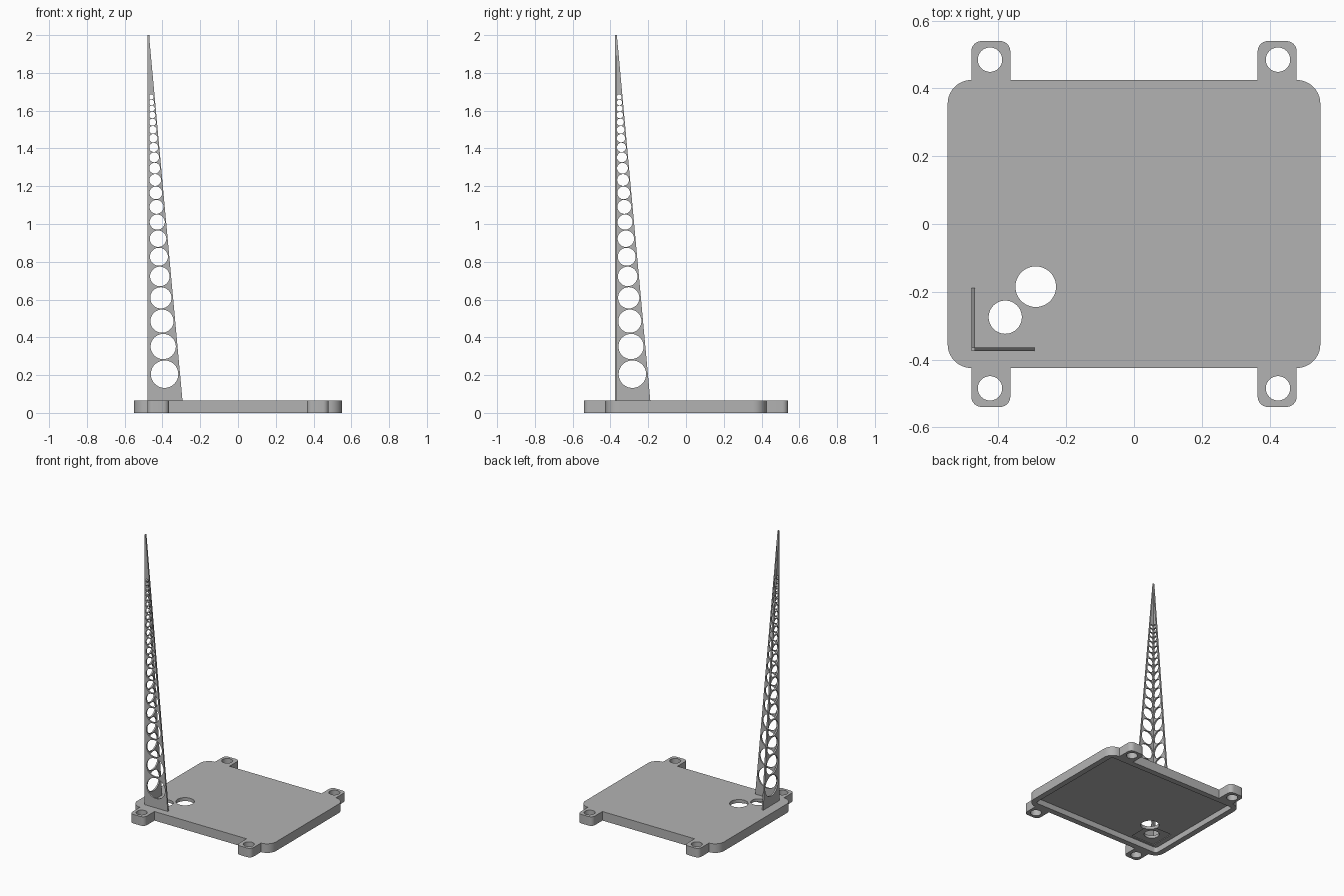
import bpy, bmesh, math

if "Cube" in bpy.data.objects:
    bpy.data.objects.remove(bpy.data.objects["Cube"])

grey = bpy.data.materials.new("plain grey")
grey.use_nodes = True
grey.diffuse_color = (0.45, 0.45, 0.45, 1)
grey.node_tree.nodes["Principled BSDF"].inputs["Base Color"].default_value = (0.45, 0.45, 0.45, 1)


def arc(cx, cy, r, start, end, n):
    """Points along an arc, angles in degrees."""
    angles = [math.radians(start + (end - start) * i / n) for i in range(n + 1)]
    return [(cx + r * math.cos(a), cy + r * math.sin(a)) for a in angles]


def circle(cx, cy, r, n=48):
    return arc(cx, cy, r, 0, 360, n)[:-1]


def mirror_quarter(q):
    """Complete an outline from its +x +y quarter."""
    flip = q[::-1]
    return (q + [(-x, y) for x, y in flip] + [(-x, -y) for x, y in q]
            + [(x, -y) for x, y in flip])


def plate(name, loops, low, high, place=lambda u, v, w: (u, v, w)):
    """Extrude an outline with holes from low to high, then place it."""
    curve = bpy.data.curves.new(name, 'CURVE')
    curve.dimensions = '2D'
    curve.fill_mode = 'BOTH'
    curve.extrude = (high - low) / 2
    for loop in loops:
        spline = curve.splines.new('POLY')
        spline.points.add(len(loop) - 1)
        for point, (u, v) in zip(spline.points, loop):
            point.co = (u, v, 0, 1)
        spline.use_cyclic_u = True
    source = bpy.data.objects.new(name + " curve", curve)
    bpy.context.collection.objects.link(source)
    bpy.context.view_layer.update()
    mesh = bpy.data.meshes.new_from_object(
        source.evaluated_get(bpy.context.evaluated_depsgraph_get()))
    bpy.data.objects.remove(source)

    bm = bmesh.new()
    bm.from_mesh(mesh)
    bmesh.ops.remove_doubles(bm, verts=bm.verts, dist=0.00005)
    middle = (low + high) / 2
    for vert in bm.verts:
        u, v, w = vert.co
        vert.co = place(u, v, w + middle)
    bmesh.ops.recalc_face_normals(bm, faces=bm.faces)
    bm.to_mesh(mesh)
    bm.free()
    mesh.name = name
    mesh.materials.clear()
    mesh.materials.append(grey)
    obj = bpy.data.objects.new(name, mesh)
    bpy.context.collection.objects.link(obj)
    return obj


def cut(obj, cutter):
    mod = obj.modifiers.new(cutter.name, 'BOOLEAN')
    mod.operation = 'DIFFERENCE'
    mod.solver = 'EXACT'
    mod.object = cutter
    bpy.ops.object.select_all(action='DESELECT')
    bpy.context.view_layer.objects.active = obj
    obj.select_set(True)
    bpy.ops.object.modifier_apply(modifier=mod.name)
    bpy.data.objects.remove(cutter)


# Lid with rounded corners, four screw ears and two round openings
TOP = 0.065
quarter = (arc(0.48, 0.355, 0.07, 0, 90, 10)
           + arc(0.45, 0.51, 0.03, 0, 90, 6)
           + arc(0.395, 0.51, 0.03, 90, 180, 6) + [(0.365, 0.425)])
holes = [circle(sx * 0.425, sy * 0.485, 0.036) for sx in (-1, 1) for sy in (-1, 1)]
holes += [circle(-0.29, -0.185, 0.06), circle(-0.38, -0.275, 0.049)]
lid = plate("lid", [mirror_quarter(quarter)] + holes, 0, TOP)

# Hollow underside with a shallow square pocket below the mast
recess = mirror_quarter(arc(0.49, 0.365, 0.02, 0, 90, 5))
cut(lid, plate("recess_cutter", [recess], -0.05, 0.04))
pocket = [(-0.475, -0.37), (-0.29, -0.37), (-0.29, -0.19), (-0.475, -0.19)]
cut(lid, plate("pocket_cutter", [pocket], 0.02, 0.045))

# Mast of two tapering blades at a right angle, with shrinking round holes
mast_holes = []
drop = 1.795
for i in range(21):
    mast_holes.append(circle(0.005 + 0.048 * drop, 2 - drop, 0.0405 * drop, 40))
    drop *= 0.9185


def blade(name, inset, place):
    outline = [(inset, TOP - 0.01), (0.187, TOP - 0.01), (0.009, 2), (inset, 2)]
    return plate(name, [outline] + mast_holes, 0, 0.011, place)


front_blade = blade("mast_front_blade", 0,
                    lambda u, v, w: (u - 0.48, w - 0.375, v))
side_blade = blade("mast_side_blade", 0.002,
                   lambda u, v, w: (w - 0.48, u - 0.375, v))

# Smooth the round walls, keep the edges sharp
for obj in (lid, front_blade, side_blade):
    bpy.ops.object.select_all(action='DESELECT')
    bpy.context.view_layer.objects.active = obj
    obj.select_set(True)
    bpy.ops.object.shade_smooth_by_angle(angle=math.radians(30))
